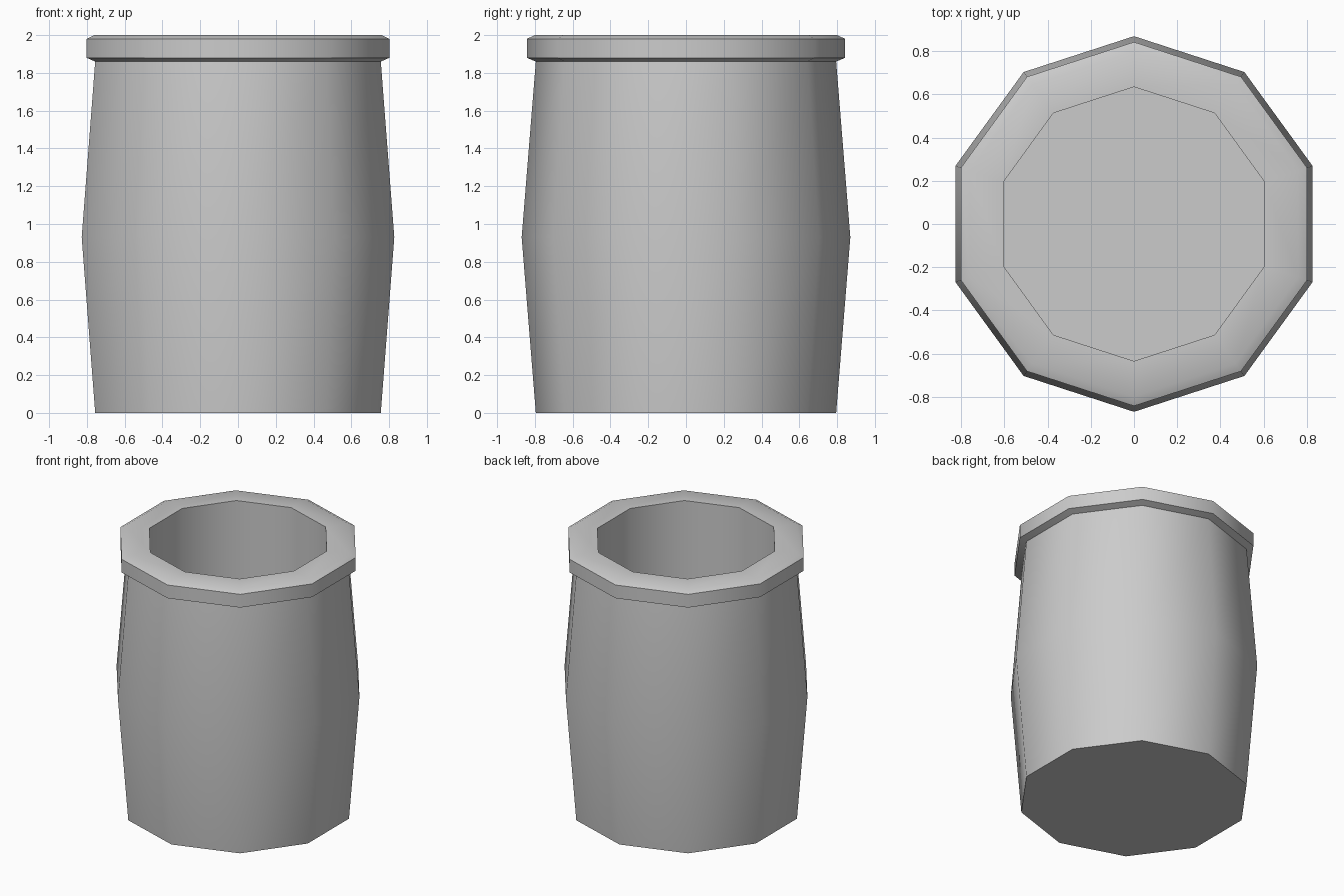
import bpy
import bmesh
from math import cos, sin, pi, radians

SIDES = 10

cube = bpy.data.objects.get("Cube")
if cube:
    bpy.data.objects.remove(cube, do_unlink=True)

grey = bpy.data.materials.new("plain grey")
grey.use_nodes = True
colour = (0.6, 0.6, 0.6, 1)
grey.diffuse_color = colour
grey.node_tree.nodes["Principled BSDF"].inputs["Base Color"].default_value = colour


def lathe(name, profile):
    """Spin (radius, height) pairs into a capped ten-sided solid with a corner at the front."""
    bm = bmesh.new()
    rings = []
    for radius, z in profile:
        angles = [2 * pi * i / SIDES - pi / 2 for i in range(SIDES)]
        rings.append([bm.verts.new((radius * cos(a), radius * sin(a), z)) for a in angles])
    for low, high in zip(rings, rings[1:]):
        for i in range(SIDES):
            j = (i + 1) % SIDES
            bm.faces.new((low[i], low[j], high[j], high[i]))
    bm.faces.new(rings[0][::-1])
    bm.faces.new(rings[-1])
    mesh = bpy.data.meshes.new(name)
    bm.to_mesh(mesh)
    bm.free()
    mesh.materials.append(grey)
    obj = bpy.data.objects.new(name, mesh)
    bpy.context.collection.objects.link(obj)
    bpy.ops.object.select_all(action="DESELECT")
    obj.select_set(True)
    bpy.context.view_layer.objects.active = obj
    bpy.ops.object.shade_smooth_by_angle(angle=radians(40))
    return obj


# One closed shell: bulging wall, bevelled rim, straight hollow and inner floor
lathe("barrel_pot", [
    (0.795, 0), (0.87, 0.93), (0.795, 1.86),
    (0.843, 1.88), (0.843, 1.98), (0.80, 2.0),
    (0.635, 2.0), (0.635, 0.14),
])
